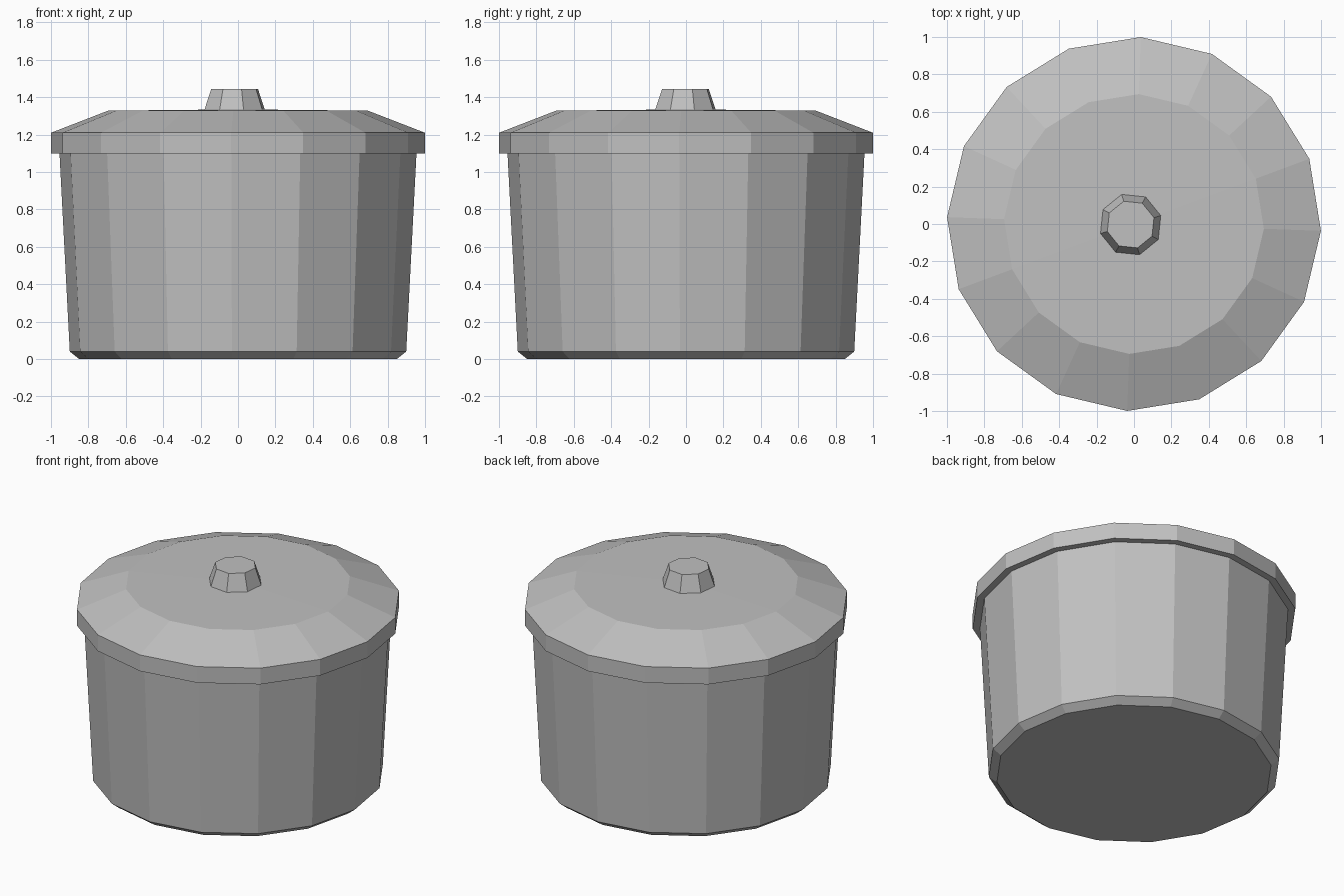
import bpy
import bmesh
from math import cos, sin, pi, radians

# Remove the default cube
cube = bpy.data.objects.get("Cube")
if cube:
    bpy.data.objects.remove(cube, do_unlink=True)

# Single flat grey
GREY = (0.53, 0.53, 0.53, 1.0)
grey = bpy.data.materials.new("grey_metal")
grey.use_nodes = True
grey.diffuse_color = GREY
grey.node_tree.nodes["Principled BSDF"].inputs["Base Color"].default_value = GREY


def lathe(name, profile, sides, turn, centre=(0, 0)):
    """Faceted solid from (radius, height) rings; zero radius makes a point."""
    bm = bmesh.new()
    rings = []
    for r, z in profile:
        count = sides if r > 0 else 1
        angles = [turn + 2 * pi * i / sides for i in range(count)]
        rings.append([bm.verts.new((centre[0] + r * cos(a), centre[1] + r * sin(a), z))
                      for a in angles])
    for low, high in zip(rings, rings[1:]):
        for i in range(sides):
            j = (i + 1) % sides
            if len(high) == 1:
                bm.faces.new((low[i], low[j], high[0]))
            else:
                bm.faces.new((low[i], low[j], high[j], high[i]))
    # Cap the flat ends
    bm.faces.new(rings[0][::-1])
    if len(rings[-1]) > 1:
        bm.faces.new(rings[-1])
    bmesh.ops.recalc_face_normals(bm, faces=bm.faces)
    mesh = bpy.data.meshes.new(name)
    bm.to_mesh(mesh)
    bm.free()
    mesh.materials.append(grey)
    obj = bpy.data.objects.new(name, mesh)
    bpy.context.collection.objects.link(obj)
    return obj


TURN = radians(-2.1)

# Tapered pot body with a chamfered base
lathe("pot_body", [(0.85, 0), (0.9, 0.04), (0.955, 1.1)], 16, TURN)

# Overhanging lid with a sloped shoulder and slightly raised centre
lathe("lid", [(1, 1.1), (1, 1.21), (0.695, 1.328), (0, 1.335)], 16, TURN)

# Octagonal knob, slightly off centre
lathe("lid_knob", [(0.171, 1.325), (0.13, 1.445)], 8, radians(16.5), (-0.018, -0.003))
